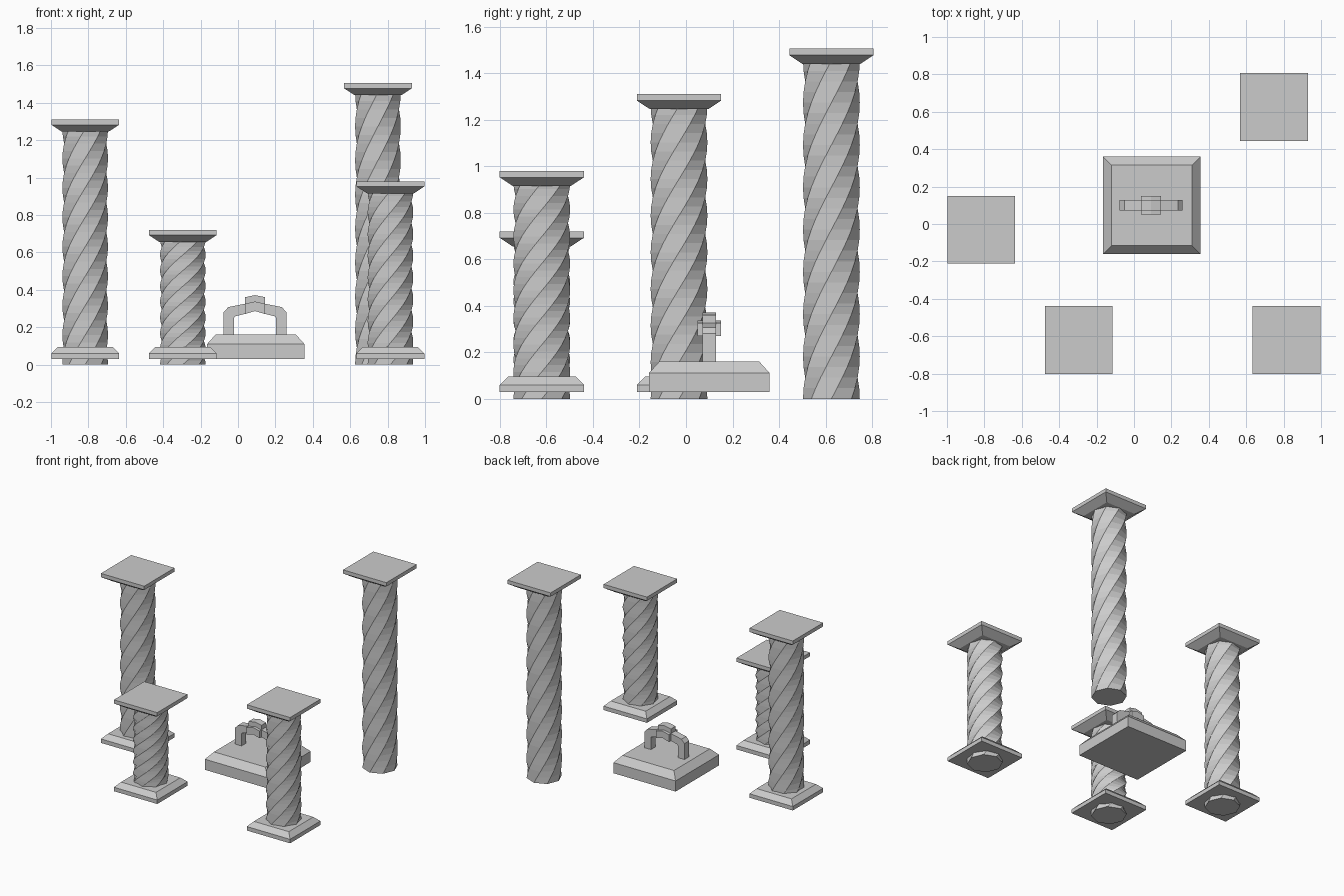
import bpy, bmesh
from math import cos, sin, pi

if "Cube" in bpy.data.objects:
    bpy.data.objects.remove(bpy.data.objects["Cube"])


def make_object(name, bm):
    bmesh.ops.recalc_face_normals(bm, faces=bm.faces)
    mesh = bpy.data.meshes.new(name)
    bm.to_mesh(mesh)
    bm.free()
    obj = bpy.data.objects.new(name, mesh)
    bpy.context.collection.objects.link(obj)
    return obj


def loft(name, rings):
    """Skin a stack of equal-length rings and cap both ends."""
    bm = bmesh.new()
    loops = [[bm.verts.new(p) for p in ring] for ring in rings]
    n = len(loops[0])
    for low, high in zip(loops, loops[1:]):
        for i in range(n):
            j = (i + 1) % n
            bm.faces.new((low[i], low[j], high[j], high[i]))
    bm.faces.new(loops[0][::-1])
    bm.faces.new(loops[-1])
    return make_object(name, bm)


def square_stack(name, x, y, levels):
    """Square block with a half width given at each height."""
    signs = ((-1, -1), (1, -1), (1, 1), (-1, 1))
    return loft(name, [[(x + a * h, y + b * h, z) for a, b in signs]
                       for h, z in levels])


def twisted_shaft(name, x, y, height, sides=8, rows=32, radius=0.122):
    """Octagonal shaft making one full turn over its height."""
    rings = []
    for r in range(rows + 1):
        t = r / rows
        angles = [2 * pi * (i / sides + t) for i in range(sides)]
        rings.append([(x + radius * cos(a), y + radius * sin(a), t * height)
                      for a in angles])
    return loft(name, rings)


def arch_band(name, cx, y0, y1, outer, inner):
    """Mirrored arch band: half outlines run from the left end to the middle."""
    def full(half):
        return half + [(-u, z) for u, z in half[-2::-1]]
    rings = []
    for (uo, zo), (ui, zi) in zip(full(outer), full(inner)):
        rings.append([(cx + uo, y0, zo), (cx + uo, y1, zo),
                      (cx + ui, y1, zi), (cx + ui, y0, zi)])
    return loft(name, rings)


# Columns: x, y, total height, has a base
columns = {
    "left_column": (-0.817, -0.03, 1.31, True),
    "short_column": (-0.295, -0.62, 0.72, True),
    "front_right_column": (0.815, -0.62, 0.98, True),
    "back_right_column": (0.748, 0.625, 1.505, False),
}
for name, (x, y, top, has_base) in columns.items():
    twisted_shaft(name + "_shaft", x, y, top - 0.05)
    square_stack(name + "_capital", x, y,
                 [(0.125, top - 0.065), (0.181, top - 0.028), (0.181, top)])
    if has_base:
        square_stack(name + "_base", x, y,
                     [(0.181, 0.03), (0.181, 0.06), (0.146, 0.095)])

# Pedestal with chamfered top
square_stack("pedestal", 0.095, 0.1, [(0.26, 0.03), (0.26, 0.11), (0.215, 0.16)])

# Arched handle on the pedestal
cx = 0.091
arch_band("handle", cx, 0.072, 0.128,
          [(-0.168, 0.155), (-0.168, 0.28), (-0.143, 0.307), (-0.055, 0.325), (0, 0.335)],
          [(-0.112, 0.155), (-0.112, 0.25), (-0.108, 0.257), (-0.055, 0.271), (0, 0.287)])

# Grip: a wide sleeve across the arch and a raised rib on top
arch_band("grip_sleeve", cx, 0.05, 0.15,
          [(-0.054, 0.325), (0, 0.337)], [(-0.054, 0.27), (0, 0.286)])
arch_band("grip_rib", cx, 0.072, 0.128,
          [(-0.054, 0.36), (0, 0.371)], [(-0.054, 0.28), (0, 0.296)])
